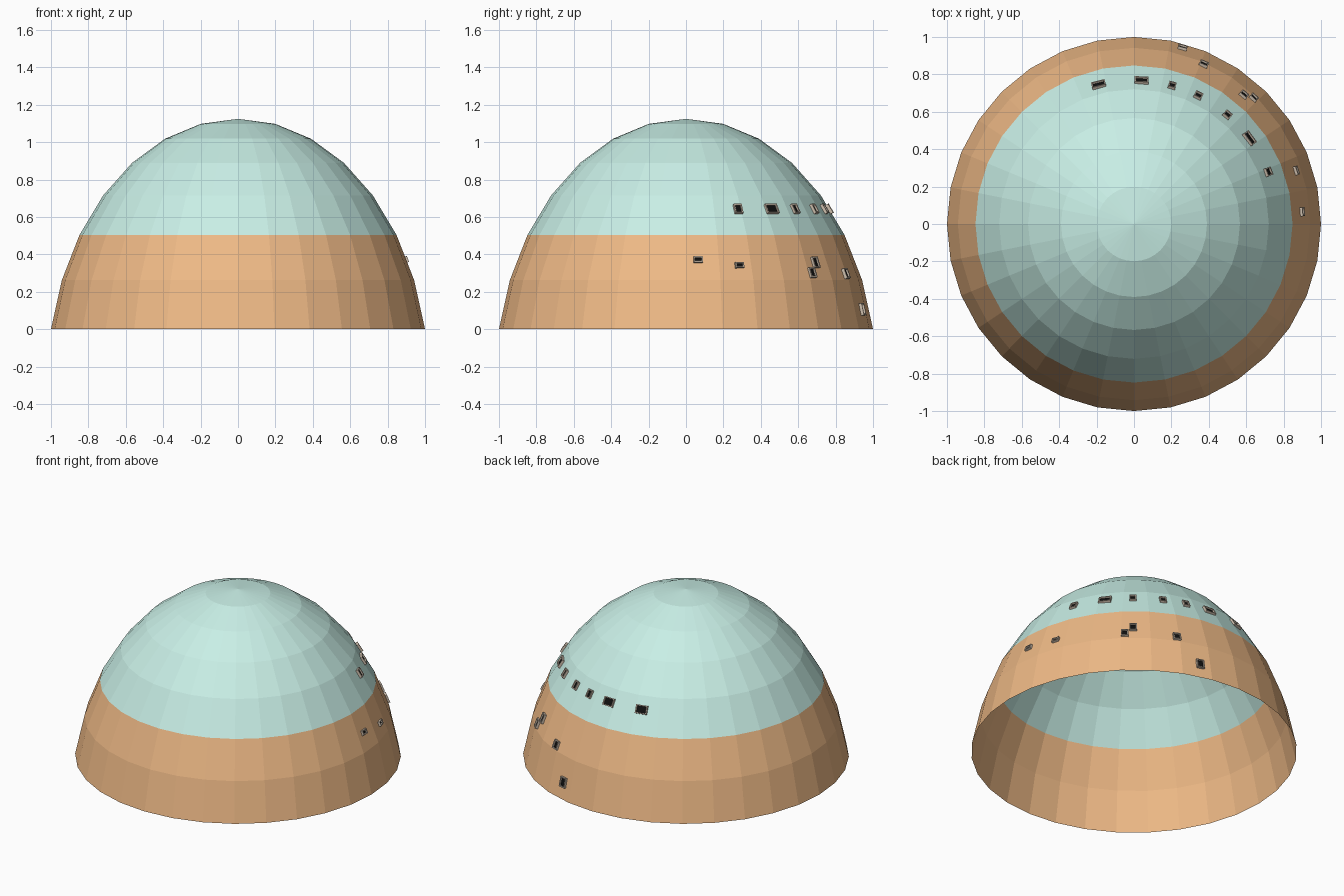
import bpy, bmesh, math
from mathutils import Matrix, Vector

if "Cube" in bpy.data.objects:
    bpy.data.objects.remove(bpy.data.objects["Cube"])

SEG, R, K = 32, 1.0195, 1.3975
STEP = math.pi / 16
# Dome profile: rings 0 (apex) to 7 (base) of a stretched, truncated sphere
PROFILE = [(R * math.sin(i * STEP), K * (math.cos(i * STEP) - math.cos(7 * STEP)))
           for i in range(8)]


def material(name, rgb):
    m = bpy.data.materials.new(name)
    m.diffuse_color = (*rgb, 1)
    m.use_nodes = True
    m.node_tree.nodes["Principled BSDF"].inputs["Base Color"].default_value = m.diffuse_color
    return m


TEAL = material("pale_teal", (0.58, 0.86, 0.79))
TAN = material("tan", (0.86, 0.49, 0.24))
FRAME = material("frame_beige", (0.62, 0.52, 0.42))
DARK = material("dark_pane", (0.005, 0.005, 0.005))


def finish(bm, name, mats):
    me = bpy.data.meshes.new(name)
    bm.to_mesh(me)
    bm.free()
    for m in mats:
        me.materials.append(m)
    ob = bpy.data.objects.new(name, me)
    bpy.context.collection.objects.link(ob)
    return ob


def shell(name, rings, mat):
    """Lathe part of the profile into a flat-faceted open shell."""
    bm = bmesh.new()
    loops = []
    for r, z in rings:
        if r < 1e-6:
            loops.append([bm.verts.new((0, 0, z))] * SEG)
        else:
            loops.append([bm.verts.new((r * math.cos(2 * math.pi * i / SEG),
                                        r * math.sin(2 * math.pi * i / SEG), z))
                          for i in range(SEG)])
    for up, lo in zip(loops, loops[1:]):
        for i in range(SEG):
            j = (i + 1) % SEG
            vs = [up[i], lo[i], lo[j]]
            if up[i] is not up[j]:
                vs.append(up[j])
            bm.faces.new(vs)
    finish(bm, name, [mat])


def box(bm, size, loc, mi):
    g = bmesh.ops.create_cube(bm, size=1, matrix=Matrix.Translation(loc) @ Matrix.Diagonal((*size, 1)))
    for f in {f for v in g["verts"] for f in v.link_faces}:
        f.material_index = mi


def window(name, x, y, z, w, h):
    """Four-bar frame with a recessed dark pane, lying on the dome slope."""
    a = math.atan2(y, x)
    for (r0, z0), (r1, z1) in zip(PROFILE, PROFILE[1:]):
        if z1 <= z <= z0:
            r = r1 + (r0 - r1) * (z - z1) / (z0 - z1)
            tilt = math.atan2(r1 - r0, z0 - z1)
    # facet centres sit slightly inside the ring radius
    off = (a + math.pi / SEG) % (2 * math.pi / SEG) - math.pi / SEG
    r *= math.cos(math.pi / SEG) / math.cos(math.pi / SEG - abs(off))
    bm = bmesh.new()
    t, d = 0.007, 0.026
    for s in (-1, 1):
        box(bm, (d, t, h), (0.002, s * (w - t) / 2, 0), 0)
        box(bm, (d, w - 2 * t, t), (0.002, 0, s * (h - t) / 2), 0)
    box(bm, (0.004, w - 2 * t, h - 2 * t), (0.003, 0, 0), 1)
    ob = finish(bm, name, [FRAME, DARK])
    ob.matrix_world = (Matrix.Translation(Vector((r * math.cos(a), r * math.sin(a), z)))
                       @ Matrix.Rotation(a, 4, 'Z') @ Matrix.Rotation(-tilt, 4, 'Y'))


# Dome cap and lower wall
shell("dome_cap", PROFILE[:6], TEAL)
shell("dome_wall", PROFILE[5:], TAN)

# Upper row of windows: x, y, width
for i, (x, y, w) in enumerate([(-.19, .75, .075), (.04, .77, .075), (.205, .745, .04),
                               (.345, .69, .042), (.5, .585, .042), (.62, .46, .078),
                               (.72, .28, .045)]):
    window(f"upper_window_{i + 1}", x, y, 0.64, w, 0.055)

# Scattered lower windows: x, y, z, width, height
for i, args in enumerate([(.26, .945, .105, .05, .065), (.375, .86, .295, .048, .056),
                          (.59, .695, .355, .045, .06), (.645, .68, .30, .045, .056),
                          (.865, .285, .34, .048, .03), (.895, .065, .37, .048, .032)]):
    window(f"lower_window_{i + 1}", *args)
